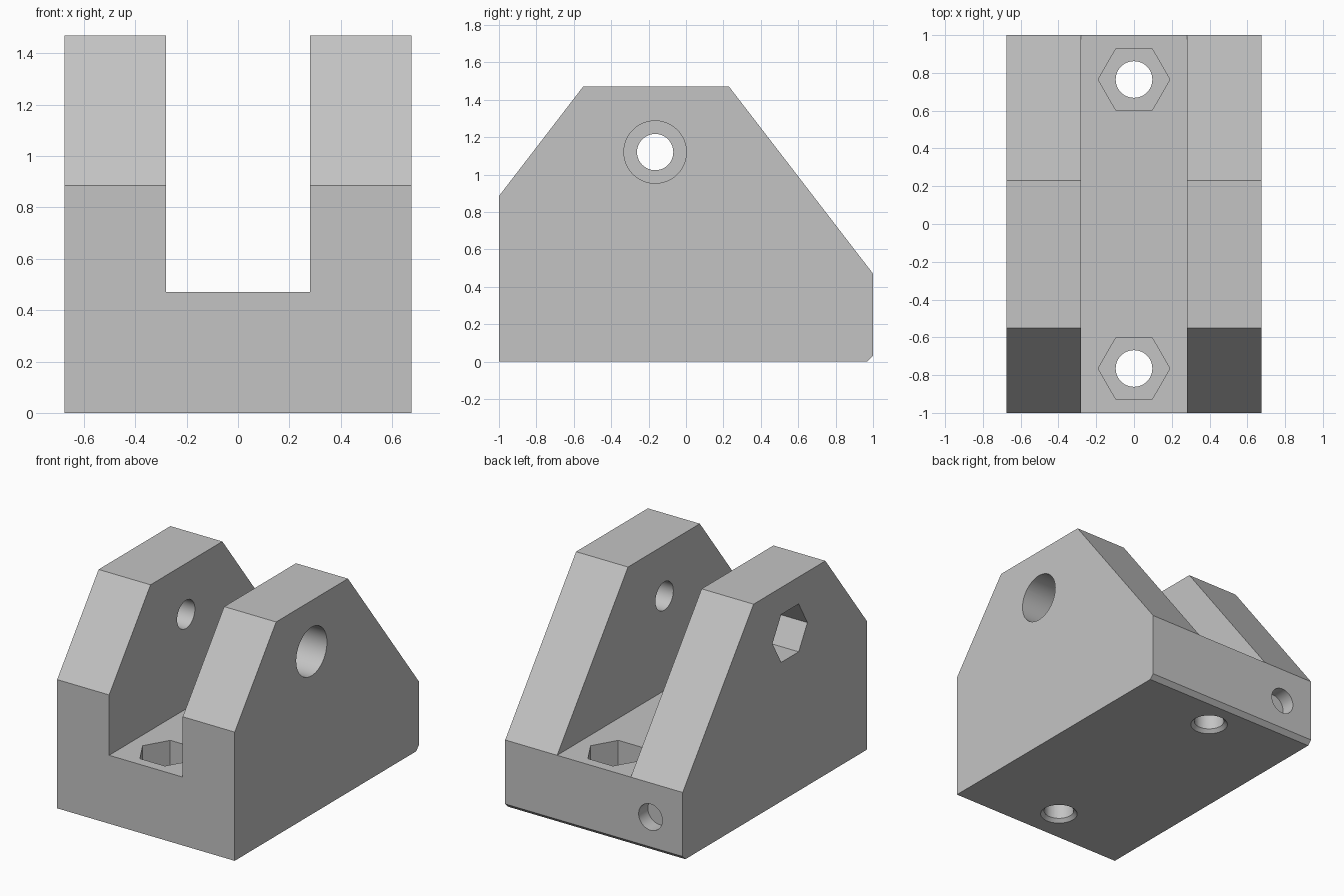
import bpy, bmesh, math
from mathutils import Matrix

if "Cube" in bpy.data.objects:
    bpy.data.objects.remove(bpy.data.objects["Cube"])

HALF_WIDTH = 0.675
SLOT = 0.28          # half width of the channel
FLOOR = 0.47         # channel floor height
PIVOT = (-0.165, 1.12)

grey = bpy.data.materials.new("grey plastic")
grey.diffuse_color = (0.55, 0.55, 0.55, 1)
grey.use_nodes = True
grey.node_tree.nodes["Principled BSDF"].inputs["Base Color"].default_value = grey.diffuse_color


def make_object(name, bm):
    bmesh.ops.recalc_face_normals(bm, faces=bm.faces)
    mesh = bpy.data.meshes.new(name)
    bm.to_mesh(mesh)
    bm.free()
    mesh.materials.append(grey)
    obj = bpy.data.objects.new(name, mesh)
    bpy.context.collection.objects.link(obj)
    return obj


def prism(name, axis, start, end, center, r, sides=48, r_end=None, turn=0.0):
    """Round or polygonal cutter along an axis; center gives the other two coordinates."""
    bm = bmesh.new()
    bmesh.ops.create_cone(bm, cap_ends=True, segments=sides, radius1=r,
                          radius2=r if r_end is None else r_end, depth=end - start,
                          matrix=Matrix.Rotation(turn, 4, 'Z'))
    mid = (start + end) / 2
    if axis == 'X':
        m = Matrix.Translation((mid, *center)) @ Matrix.Rotation(math.pi / 2, 4, 'Y')
    elif axis == 'Y':
        m = Matrix.Translation((center[0], mid, center[1])) @ Matrix.Rotation(-math.pi / 2, 4, 'X')
    else:
        m = Matrix.Translation((*center, mid))
    bm.transform(m)
    return make_object(name, bm)


# Body: side profile (y, z) extruded across the width
profile = [(-1, 0), (0.97, 0), (1, 0.03), (1, FLOOR), (0.23, 1.47), (-0.55, 1.47), (-1, 0.885)]
bm = bmesh.new()
face = bm.faces.new([bm.verts.new((-HALF_WIDTH, y, z)) for y, z in profile])
ext = bmesh.ops.extrude_face_region(bm, geom=[face])
bmesh.ops.translate(bm, vec=(2 * HALF_WIDTH, 0, 0),
                    verts=[v for v in ext["geom"] if isinstance(v, bmesh.types.BMVert)])
body = make_object("clevis_bracket", bm)

# Channel between the two cheeks
bm = bmesh.new()
bmesh.ops.create_cube(bm, size=1, matrix=Matrix.Translation((0, 0, FLOOR + 1))
                      @ Matrix.Diagonal((2 * SLOT, 3, 2, 1)))
cutters = [make_object("channel_cutter", bm)]

# Pivot hole, round recess on the right, hexagonal nut pocket on the left
cutters += [
    prism("pivot_hole_cutter", 'X', -1, 1, PIVOT, 0.097),
    prism("bolt_head_cutter", 'X', HALF_WIDTH - 0.275, 1, PIVOT, 0.167),
    prism("pivot_nut_cutter", 'X', -1, -HALF_WIDTH + 0.275, PIVOT, 0.19, 6),
]

# Mounting holes with nut pockets above and chamfered rims below
for y in (-0.765, 0.765):
    cutters += [
        prism("mount_hole_cutter", 'Z', -0.2, 0.6, (0, y), 0.097),
        prism("mount_nut_cutter", 'Z', FLOOR - 0.24, 0.7, (0, y), 0.19, 6, turn=math.pi / 2),
        prism("mount_rim_cutter", 'Z', -0.03, 0.03, (0, y), 0.15, r_end=0.09),
    ]

# Shallow round pocket in the back face
cutters.append(prism("back_pocket_cutter", 'Y', 0.9, 1.2, (-0.43, 0.235), 0.09))

# Cut everything, then remove the cutters
bpy.context.view_layer.objects.active = body
for cutter in cutters:
    mod = body.modifiers.new(cutter.name, 'BOOLEAN')
    mod.operation = 'DIFFERENCE'
    mod.solver = 'EXACT'
    mod.object = cutter
    bpy.ops.object.modifier_apply(modifier=mod.name)
    bpy.data.objects.remove(cutter)

# Hexagon pockets point their corners sideways on the floor and upward on the cheek
bpy.ops.object.select_all(action='DESELECT')
body.select_set(True)
bpy.ops.object.shade_smooth_by_angle(angle=math.radians(25))
